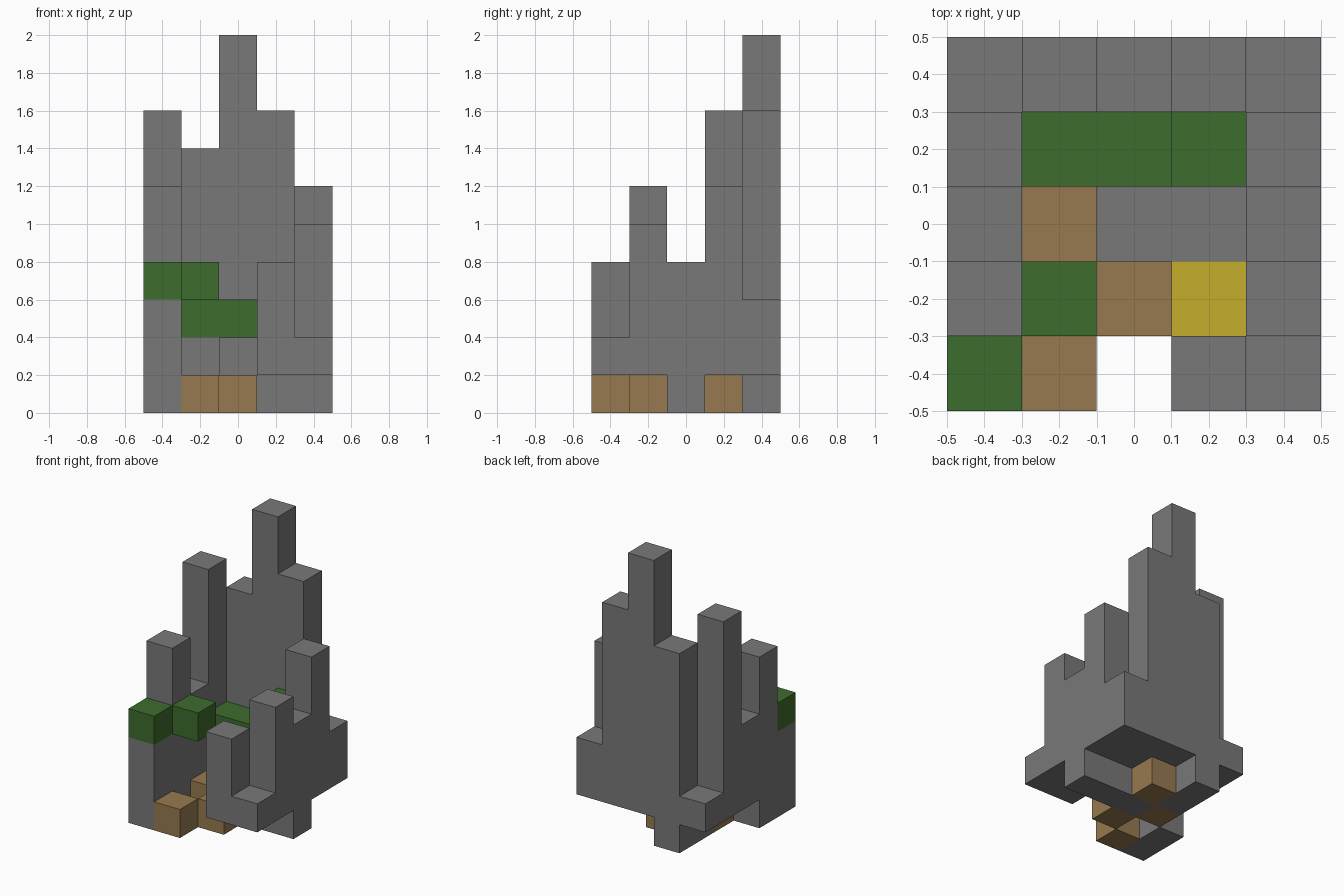
import bpy, bmesh
from mathutils import Vector

cube = bpy.data.objects.get("Cube")
if cube:
    bpy.data.objects.remove(cube, do_unlink=True)

CELL = 0.2


def material(name, rgb):
    m = bpy.data.materials.new(name)
    m.use_nodes = True
    color = (*rgb, 1)
    m.diffuse_color = color
    bsdf = next(n for n in m.node_tree.nodes if n.type == 'BSDF_PRINCIPLED')
    bsdf.inputs["Base Color"].default_value = color
    bsdf.inputs["Roughness"].default_value = 0.9
    return m


stone = material("stone_grey", (0.19, 0.19, 0.19))
moss = material("moss_green", (0.048, 0.15, 0.027))
wood = material("wood_brown", (0.31, 0.195, 0.082))
gold = material("gold_yellow", (0.56, 0.43, 0.027))

# Each part is a set of block columns: (column, row from the front, bottom, top)
parts = {
    "right_wall": (stone, [(0, 0, 0, 3), (0, 1, 0, 6), (0, 2, 1, 4), (0, 3, 1, 8)]),
    "back_wall": (stone, [(0, 4, 1, 2), (1, 4, 0, 7), (2, 4, 1, 10),
                          (3, 4, 1, 8), (4, 4, 1, 3)]),
    "left_wall": (stone, [(4, 0, 1, 2), (4, 1, 1, 5), (4, 2, 0, 4), (4, 3, 1, 6)]),
    "front_pillar": (stone, [(3, 0, 1, 4)]),
    "inner_ledge": (stone, [(2, 2, 0, 2), (3, 2, 0, 2)]),
    "rear_bank": (stone, [(1, 3, 0, 2), (2, 3, 1, 2), (3, 3, 1, 3)]),
    "stepping_blocks": (wood, [(1, 0, 0, 1), (2, 1, 0, 1), (1, 2, 0, 1), (2, 3, 0, 1)]),
    "moss_blocks": (moss, [(0, 0, 3, 4), (1, 1, 3, 4), (1, 3, 2, 3),
                           (2, 3, 2, 3), (3, 3, 3, 4)]),
    "treasure_block": (gold, [(3, 1, 1, 2)]),
}


def cells_of(columns):
    return [(x, y, z) for x, y, low, high in columns for z in range(low, high)]


filled = {c for _, columns in parts.values() for c in cells_of(columns)}


def build_part(name, mat, columns):
    """Stack unit blocks and keep only the faces open to the air."""
    bm = bmesh.new()
    for x, y, z in cells_of(columns):
        center = Vector((x - 2, y - 2, z + 0.5)) * CELL
        made = bmesh.ops.create_cube(bm, size=CELL)["verts"]
        bmesh.ops.translate(bm, verts=made, vec=center)
        faces = {f for v in made for f in v.link_faces}
        hidden = []
        for f in faces:
            step = (f.calc_center_median() - center) / (CELL / 2)
            if (x + round(step.x), y + round(step.y), z + round(step.z)) in filled:
                hidden.append(f)
        bmesh.ops.delete(bm, geom=hidden, context='FACES')
    bmesh.ops.remove_doubles(bm, verts=bm.verts[:], dist=0.001)
    mesh = bpy.data.meshes.new(name)
    bm.to_mesh(mesh)
    bm.free()
    mesh.materials.append(mat)
    obj = bpy.data.objects.new(name, mesh)
    bpy.context.collection.objects.link(obj)


for part_name, (mat, columns) in parts.items():
    build_part(part_name, mat, columns)
